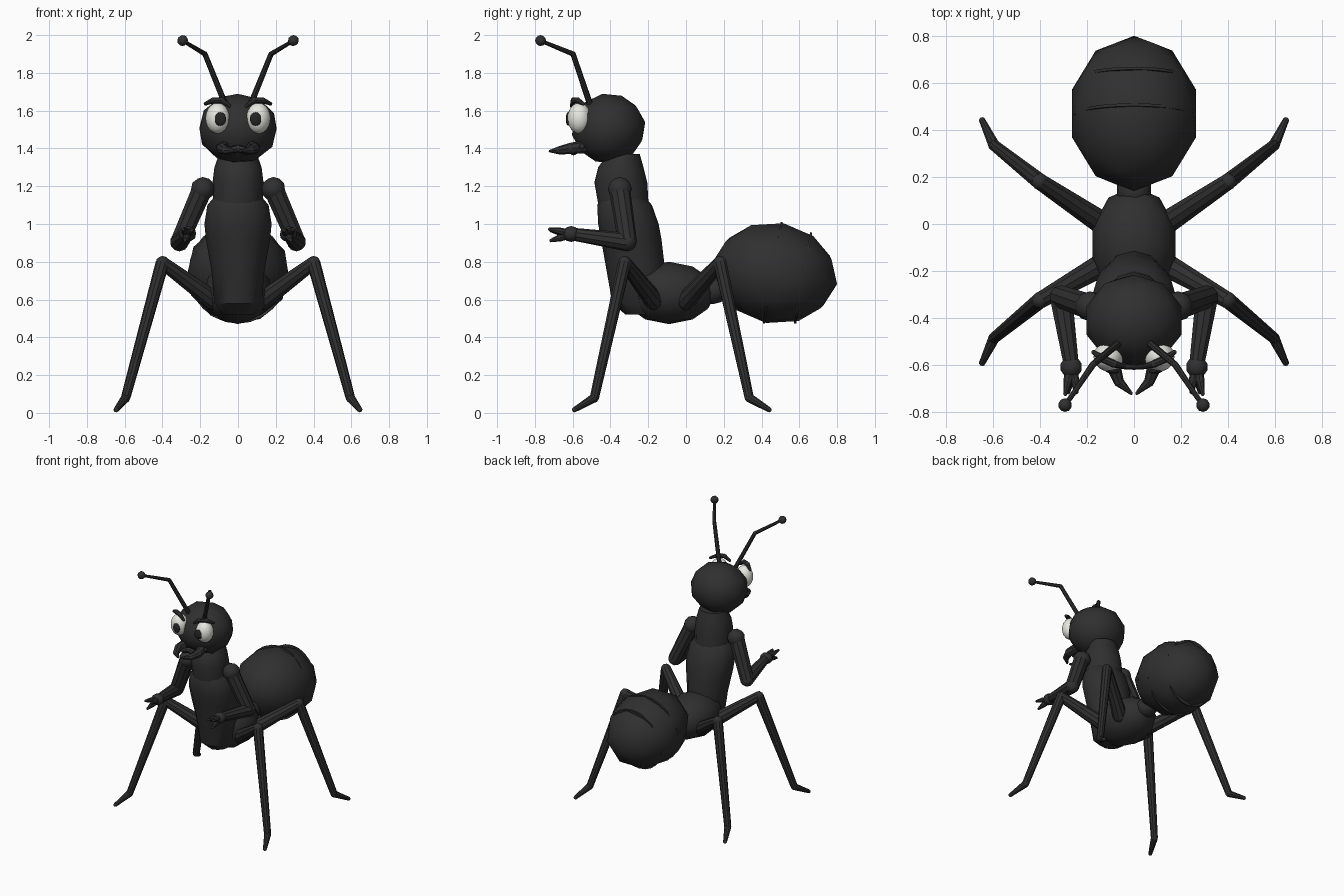
import bpy, bmesh, math
from mathutils import Vector, Matrix

if "Cube" in bpy.data.objects:
    bpy.data.objects.remove(bpy.data.objects["Cube"])


def material(name, rgb):
    m = bpy.data.materials.new(name)
    m.diffuse_color = (*rgb, 1)
    m.use_nodes = True
    m.node_tree.nodes["Principled BSDF"].inputs["Base Color"].default_value = m.diffuse_color
    return m


BLACK = material("charcoal black", (0.029, 0.029, 0.029))
WHITE = material("eye white", (0.80, 0.80, 0.75))
PUPIL = material("pupil black", (0.018, 0.018, 0.018))


def finish(bm, name, mat, angle=35):
    bmesh.ops.recalc_face_normals(bm, faces=bm.faces)
    me = bpy.data.meshes.new(name)
    bm.to_mesh(me)
    bm.free()
    me.materials.append(mat)
    ob = bpy.data.objects.new(name, me)
    bpy.context.collection.objects.link(ob)
    bpy.context.view_layer.objects.active = ob
    ob.select_set(True)
    bpy.ops.object.shade_smooth_by_angle(angle=math.radians(angle))
    ob.select_set(False)
    return ob


def ellipsoid(name, loc, radii, mat=BLACK, tilt=0, turn=0, sub=2):
    bm = bmesh.new()
    bmesh.ops.create_icosphere(bm, subdivisions=sub, radius=1)
    rot = Matrix.Rotation(math.radians(turn), 4, 'Z') @ Matrix.Rotation(math.radians(tilt), 4, 'X')
    bm.transform(Matrix.Translation(loc) @ rot @ Matrix.Diagonal((*radii, 1)))
    return finish(bm, name, mat)


def limb(name, pts, radii, sides=10):
    """Tapered segments through the points, with rounded joints."""
    bm = bmesh.new()
    pts = [Vector(p) for p in pts]
    for a, b, ra, rb in zip(pts, pts[1:], radii, radii[1:]):
        d = b - a
        mat = Matrix.Translation((a + b) / 2) @ d.to_track_quat('Z', 'Y').to_matrix().to_4x4()
        bmesh.ops.create_cone(bm, cap_ends=True, segments=sides, radius1=ra,
                              radius2=rb, depth=d.length, matrix=mat)
    for p, r in zip(pts, radii):
        bmesh.ops.create_icosphere(bm, subdivisions=2, radius=r, matrix=Matrix.Translation(p))
    return finish(bm, name, BLACK)


def loft(name, rings, sides=12):
    """Skin over horizontal elliptical rings: (z, y centre, x radius, y radius)."""
    bm = bmesh.new()
    loops = []
    for z, y, rx, ry in rings:
        loops.append([bm.verts.new((rx * math.cos(t), y + ry * math.sin(t), z))
                      for t in (2 * math.pi * i / sides for i in range(sides))])
    for lo, hi in zip(loops, loops[1:]):
        for i in range(sides):
            j = (i + 1) % sides
            bm.faces.new((lo[i], lo[j], hi[j], hi[i]))
    bm.faces.new(loops[0])
    bm.faces.new(loops[-1])
    return finish(bm, name, BLACK)


# Body
ellipsoid("abdomen", (0, 0.47, 0.74), (0.277, 0.335, 0.268), tilt=-10)
ellipsoid("waist", (0, 0.14, 0.65), (0.075, 0.09, 0.075))
ellipsoid("hips", (0, -0.09, 0.635), (0.185, 0.25, 0.165))
loft("lower_torso", [(0.52, -0.22, 0.08, 0.10), (0.58, -0.25, 0.125, 0.14),
                     (0.75, -0.265, 0.14, 0.155), (0.92, -0.29, 0.17, 0.16),
                     (1.00, -0.305, 0.178, 0.16), (1.10, -0.325, 0.162, 0.145),
                     (1.15, -0.335, 0.12, 0.11)])
loft("upper_torso", [(1.05, -0.325, 0.13, 0.13), (1.22, -0.345, 0.135, 0.14),
                     (1.30, -0.345, 0.125, 0.12), (1.37, -0.33, 0.10, 0.085)])

# Thin seams across the abdomen
for k, (y, rx, rz) in enumerate([(0.46, 0.262, 0.272), (0.62, 0.225, 0.245)]):
    bm = bmesh.new()
    bmesh.ops.create_cone(bm, cap_ends=True, segments=24, radius1=1, radius2=1, depth=1)
    bm.transform(Matrix.Translation((0, y, 0.74 - 0.17 * (y - 0.47)))
                 @ Matrix.Rotation(math.radians(80), 4, 'X')
                 @ Matrix.Diagonal((rx, rz, 0.012, 1)))
    finish(bm, f"abdomen_seam_{k + 1}", BLACK)

# Head
ellipsoid("head", (0, -0.41, 1.505), (0.213, 0.197, 0.187), tilt=10)
limb("mouth", [(-0.10, -0.55, 1.41), (-0.05, -0.595, 1.385), (0, -0.60, 1.40),
               (0.05, -0.595, 1.385), (0.10, -0.55, 1.41)],
     [0.015, 0.022, 0.02, 0.022, 0.015], 8)

for s, side in ((-1, "left"), (1, "right")):
    # Face
    ellipsoid(f"eye_{side}", (s * 0.108, -0.565, 1.56), (0.064, 0.062, 0.082), WHITE,
              turn=s * 15, sub=3)
    ellipsoid(f"pupil_{side}", (s * 0.094, -0.624, 1.556), (0.031, 0.012, 0.036), PUPIL,
              turn=s * 8, sub=3)
    limb(f"brow_{side}", [(s * 0.045, -0.605, 1.625), (s * 0.085, -0.595, 1.655),
                          (s * 0.13, -0.575, 1.655), (s * 0.172, -0.545, 1.637)],
         [0.010, 0.016, 0.016, 0.010], 8)
    limb(f"mandible_{side}", [(s * 0.07, -0.53, 1.41), (s * 0.085, -0.61, 1.40),
                              (s * 0.065, -0.67, 1.39), (s * 0.012, -0.72, 1.386)],
         [0.035, 0.030, 0.022, 0.007], 8)
    limb(f"antenna_{side}", [(s * 0.07, -0.51, 1.64), (s * 0.175, -0.598, 1.90),
                             (s * 0.293, -0.772, 1.971)], [0.016, 0.014, 0.010], 8)
    ellipsoid(f"antenna_tip_{side}", (s * 0.293, -0.77, 1.971), (0.029,) * 3)

    # Arm and hand
    ellipsoid(f"shoulder_{side}", (s * 0.187, -0.35, 1.185), (0.064,) * 3)
    limb(f"arm_{side}", [(s * 0.195, -0.35, 1.17), (s * 0.31, -0.31, 0.905),
                         (s * 0.268, -0.59, 0.945)], [0.056, 0.050, 0.034])
    ellipsoid(f"hand_{side}", (s * 0.267, -0.608, 0.947), (0.047, 0.047, 0.042))
    for n, tip in enumerate([(0.292, -0.722, 0.972), (0.245, -0.715, 0.965),
                             (0.280, -0.715, 0.912)]):
        x, y, z = tip
        limb(f"finger_{n + 1}_{side}", [(s * 0.267, -0.61, 0.947),
                                        (s * (x * 0.6 + 0.105), -0.665, z * 0.55 + 0.426),
                                        (s * x, y, z)], [0.022, 0.020, 0.009], 8)

    # Legs: front and back share the same shape with different depths
    for end, ys in (("front", (-0.17, -0.325, -0.485, -0.59)),
                    ("back", (0.00, 0.18, 0.335, 0.44))):
        hip, knee, ankle, toe = ys
        limb(f"{end}_leg_{side}",
             [(s * 0.13, hip, 0.595), (s * 0.40, knee, 0.795),
              (s * 0.595, ankle, 0.08), (s * 0.645, toe, 0.017)],
             [0.052, 0.036, 0.025, 0.014])
